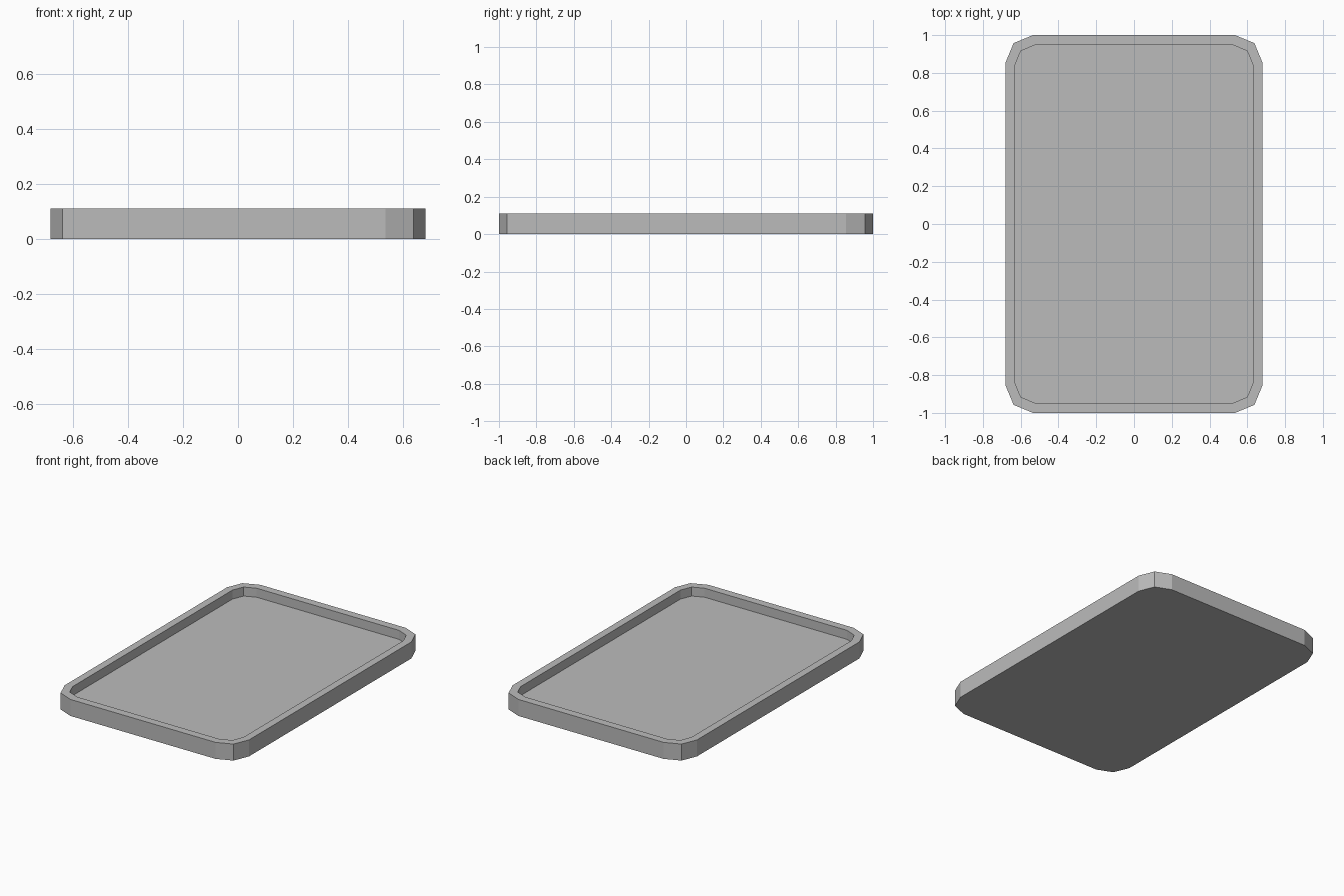
import bpy
import bmesh
from math import cos, sin, pi

cube = bpy.data.objects.get("Cube")
if cube:
    bpy.data.objects.remove(cube, do_unlink=True)

HEIGHT = 0.11
FLOOR = 0.05

grey = bpy.data.materials.new("plain grey")
grey.use_nodes = True
colour = (0.5, 0.5, 0.5, 1)
grey.diffuse_color = colour
grey.node_tree.nodes["Principled BSDF"].inputs["Base Color"].default_value = colour


def rounded_outline(half_x, half_y, radius, steps=2):
    """Rectangle with faceted round corners, counter-clockwise."""
    points = []
    for corner, (sx, sy) in enumerate([(1, 1), (-1, 1), (-1, -1), (1, -1)]):
        for i in range(steps + 1):
            a = (corner + i / steps) * pi / 2
            points.append((sx * (half_x - radius) + radius * cos(a),
                           sy * (half_y - radius) + radius * sin(a)))
    return points


outer = rounded_outline(0.68, 1.0, 0.145)
inner = rounded_outline(0.63, 0.947, 0.105)

# Rings run from the underside, up the outside, over the rim, down to the floor
bm = bmesh.new()
rings = [[bm.verts.new((x, y, z)) for x, y in outline]
         for outline, z in [(outer, 0), (outer, HEIGHT), (inner, HEIGHT), (inner, FLOOR)]]
count = len(outer)
for low, high in zip(rings, rings[1:]):
    for i in range(count):
        j = (i + 1) % count
        bm.faces.new((low[i], low[j], high[j], high[i]))

# Underside and tray floor
bm.faces.new(rings[0][::-1])
bm.faces.new(rings[-1])
bmesh.ops.recalc_face_normals(bm, faces=bm.faces)

mesh = bpy.data.meshes.new("tray")
bm.to_mesh(mesh)
bm.free()
mesh.materials.append(grey)
tray = bpy.data.objects.new("tray", mesh)
bpy.context.collection.objects.link(tray)
